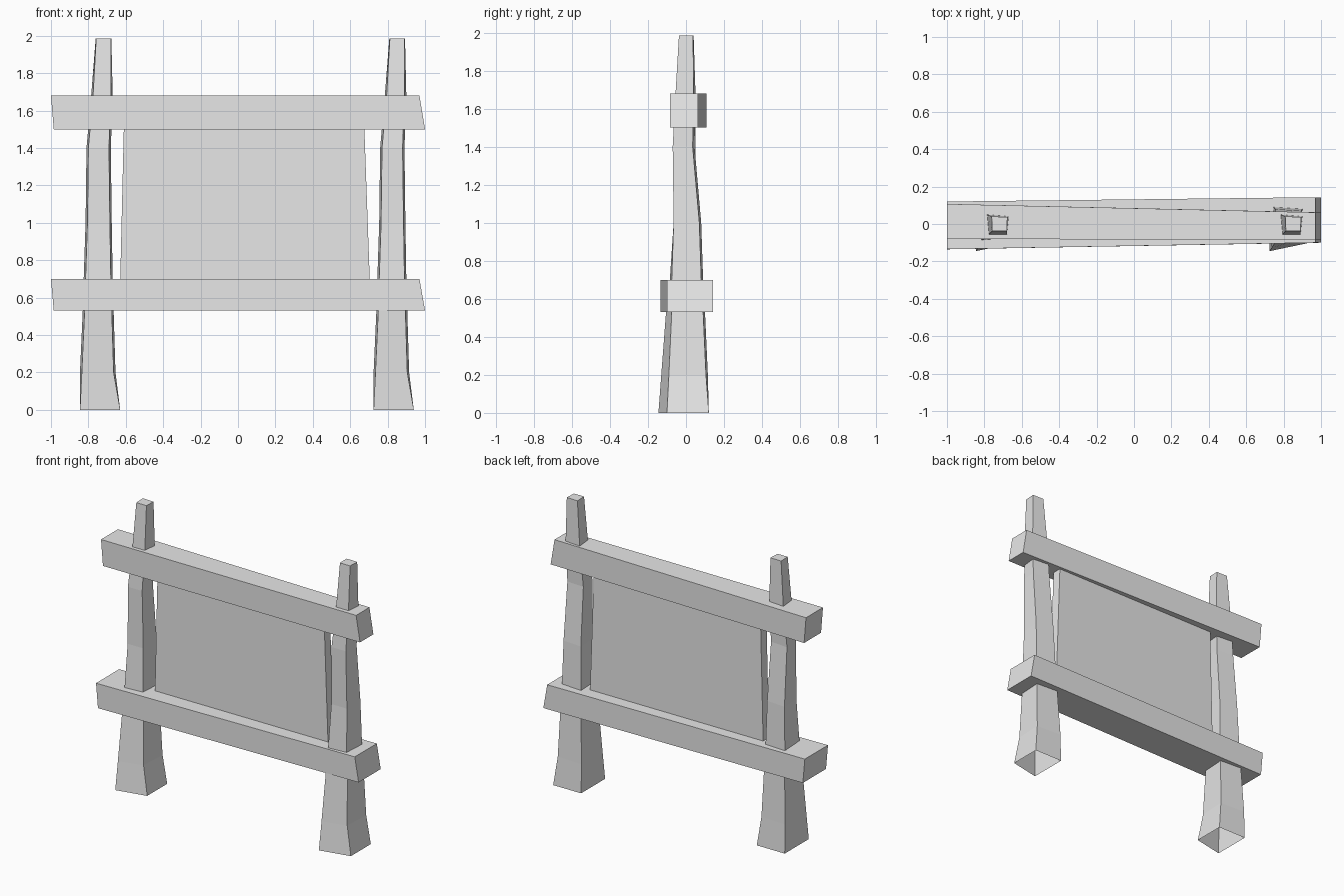
import bpy

cube = bpy.data.objects.get("Cube")
if cube:
    bpy.data.objects.remove(cube, do_unlink=True)

# Single pale grey finish
GREY = (0.8, 0.8, 0.8, 1.0)
mat = bpy.data.materials.new("pale_grey")
mat.use_nodes = True
mat.diffuse_color = GREY
bsdf = next(n for n in mat.node_tree.nodes if n.type == "BSDF_PRINCIPLED")
bsdf.inputs["Base Color"].default_value = GREY


def loft(name, rings, cap_start=True, location=(0, 0, 0)):
    """Skin a list of four-cornered rings into a flat-faced solid."""
    verts = [p for ring in rings for p in ring]
    faces = []
    for r in range(len(rings) - 1):
        a, b = 4 * r, 4 * r + 4
        for i in range(4):
            j = (i + 1) % 4
            faces.append((a + i, a + j, b + j, b + i))
    last = len(verts) - 4
    faces.append(tuple(range(last, last + 4)))
    if cap_start:
        faces.append((3, 2, 1, 0))
    mesh = bpy.data.meshes.new(name)
    mesh.from_pydata(verts, [], faces)
    mesh.materials.append(mat)
    obj = bpy.data.objects.new(name, mesh)
    obj.location = location
    bpy.context.collection.objects.link(obj)
    return obj


# Crooked posts, open underneath
# z, left x, right x, front-left y, front-right y, back y, back skew
sections = [
    (0.00, -0.11, 0.105, -0.145, -0.10, 0.12, 0.0),
    (0.20, -0.10, 0.07, -0.13, -0.09, 0.105, 0.01),
    (0.53, -0.085, 0.06, -0.105, -0.075, 0.09, 0.01),
    (0.70, -0.08, 0.055, -0.085, -0.075, 0.08, 0.01),
    (1.00, -0.07, 0.05, -0.065, -0.065, 0.07, 0.01),
    (1.40, -0.065, 0.045, -0.07, -0.07, 0.035, 0.01),
    (1.68, -0.04, 0.055, -0.055, -0.055, 0.04, 0.01),
    (1.985, -0.023, 0.055, -0.037, -0.037, 0.037, 0.003),
]
post_rings = [
    [(xl, fl, z), (xr, fr, z), (xr + s, yb, z), (xl - s, yb + s, z)]
    for z, xl, xr, fl, fr, yb, s in sections
]
for side, x in (("right", -0.735), ("left", 0.835)):
    loft(side + "_post", post_rings, cap_start=False, location=(x, 0, 0))


# Cross beams with slanted ends and a slight taper
def beam(name, bottom, top, right_y, left_y):
    def end(x_low, x_high, y):
        return [(x_low, y[0], bottom), (x_low, y[1], bottom),
                (x_high, y[1], top), (x_high, y[0], top)]
    loft(name, [end(-0.985, -1.0, right_y), end(1.0, 0.97, left_y)])


beam("lower_beam", 0.53, 0.70, (-0.135, 0.12), (-0.10, 0.143))
beam("upper_beam", 1.50, 1.68, (-0.08, 0.107), (-0.085, 0.062))

# Board held between the beams
FRONT, BACK = -0.015, 0.05
loft("board", [
    [(xl, FRONT, z), (xr, FRONT, z), (xr, BACK, z), (xl, BACK, z)]
    for z, xl, xr in ((0.68, -0.63, 0.705), (1.52, -0.61, 0.675))
])
